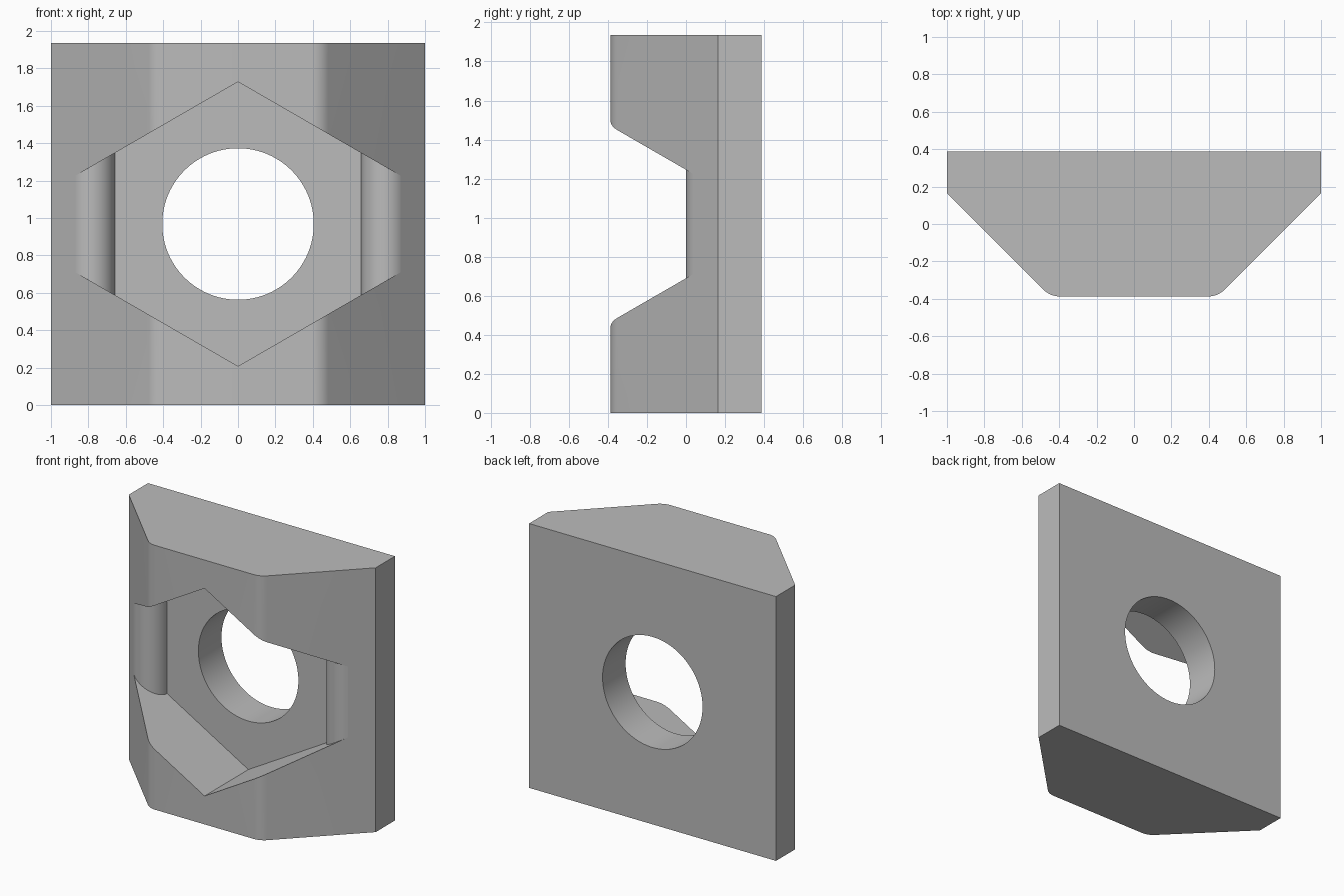
import bpy, bmesh
from math import sin, cos, radians, sqrt

cube = bpy.data.objects.get("Cube")
if cube:
    bpy.data.objects.remove(cube, do_unlink=True)

HEIGHT = 1.935
MID = HEIGHT / 2
FRONT, BACK = -0.387, 0.387
SLOPE = 0.835          # sloped sides follow x - y = SLOPE
FLOOR = 0.12           # depth of the hexagonal pocket floor
HEX = 0.76             # corner radius of the hexagon


def arc(cx, cy, r, start, end, steps):
    """Points on an arc; the angle is measured from -y towards +x."""
    angles = [radians(start + (end - start) * i / steps) for i in range(steps + 1)]
    return [(cx + r * sin(a), cy - r * cos(a)) for a in angles]


def mirrored(half):
    return [(-x, y) for x, y in reversed(half)]


def make_object(name, bm):
    bmesh.ops.recalc_face_normals(bm, faces=bm.faces)
    mesh = bpy.data.meshes.new(name)
    bm.to_mesh(mesh)
    bm.free()
    obj = bpy.data.objects.new(name, mesh)
    bpy.context.collection.objects.link(obj)
    return obj


def cut(target, cutter):
    cutter.hide_render = True
    mod = target.modifiers.new(cutter.name, 'BOOLEAN')
    mod.operation = 'DIFFERENCE'
    mod.solver = 'EXACT'
    mod.object = cutter
    bpy.context.view_layer.objects.active = target
    bpy.ops.object.modifier_apply(modifier=mod.name)
    bpy.data.objects.remove(cutter, do_unlink=True)


# Body: wedge-sided block with rounded front corners
r = 0.12
corner = arc(SLOPE + FRONT - r * (sqrt(2) - 1), FRONT + r, r, 0, 45, 8)
half = corner + [(1, 1 - SLOPE), (1, BACK)]
bm = bmesh.new()
base = bm.faces.new([bm.verts.new((x, y, 0)) for x, y in half + mirrored(half)])
top = bmesh.ops.extrude_face_region(bm, geom=[base])
bmesh.ops.translate(bm, vec=(0, 0, HEIGHT),
                    verts=[v for v in top["geom"] if isinstance(v, bmesh.types.BMVert)])
body = make_object("slot_nut_body", bm)

# Pocket cutter: hexagon whose short sides roll over into rounded lips
r = 0.125
lip = arc(SLOPE - r * (sqrt(2) - 1), r, r, -90, 43, 18)
half = [(0, -0.6), (0, FLOOR), (lip[0][0], FLOOR)] + lip + [(1, -0.6)]
bm = bmesh.new()
for side in (1, -1):
    rings = []
    for end in (1, -1):
        ring = [bm.verts.new((side * x, y, MID + end * (HEX - x / sqrt(3))))
                for x, y in half]
        bm.faces.new(ring)
        rings.append(ring)
    upper, lower = rings
    for i in range(1, len(half)):
        j = (i + 1) % len(half)
        bm.faces.new((upper[i], upper[j], lower[j], lower[i]))
bmesh.ops.remove_doubles(bm, verts=bm.verts, dist=0.0001)
cut(body, make_object("pocket_cutter", bm))

# Bolt hole
bpy.ops.mesh.primitive_cylinder_add(vertices=96, radius=0.405, depth=2,
                                    location=(0, 0, MID),
                                    rotation=(radians(90), 0, 0))
hole = bpy.context.object
hole.name = "hole_cutter"
cut(body, hole)

# Plain grey metal
grey = bpy.data.materials.new("grey_metal")
grey.use_nodes = True
colour = (0.5, 0.5, 0.5, 1)
grey.diffuse_color = colour
grey.node_tree.nodes["Principled BSDF"].inputs["Base Color"].default_value = colour
body.data.materials.clear()
body.data.materials.append(grey)

bpy.ops.object.select_all(action='DESELECT')
body.select_set(True)
bpy.context.view_layer.objects.active = body
bpy.ops.object.shade_smooth_by_angle(angle=radians(20))
